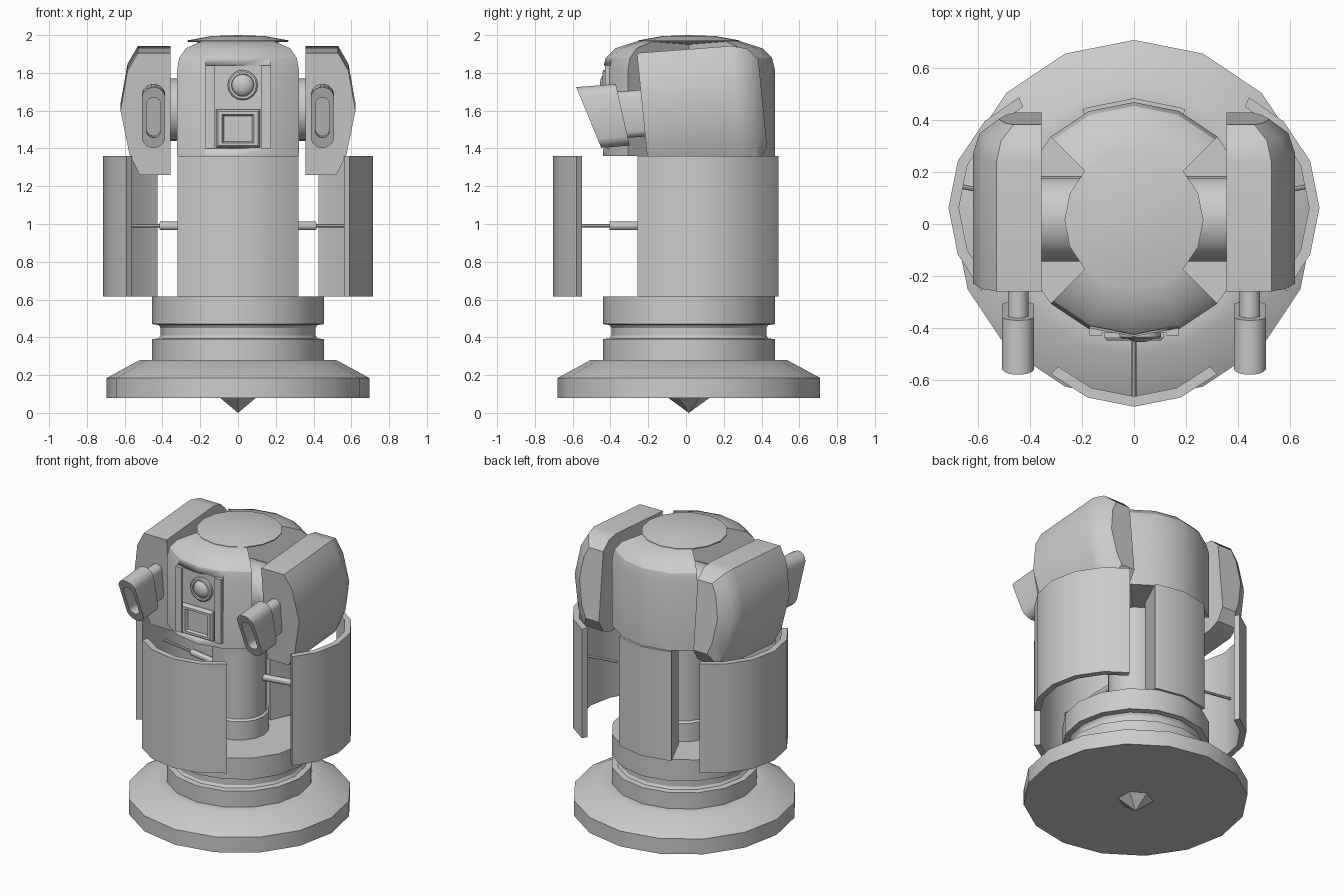
import bpy, bmesh, math
from mathutils import Matrix, Vector

if "Cube" in bpy.data.objects:
    bpy.data.objects.remove(bpy.data.objects["Cube"])

CY = 0.015          # shared y of the main axis
grey = bpy.data.materials.new("light_grey")
grey.diffuse_color = (0.6, 0.6, 0.6, 1)
grey.use_nodes = True
grey.node_tree.nodes["Principled BSDF"].inputs["Base Color"].default_value = grey.diffuse_color


def finish(name, bm, smooth=30):
    bmesh.ops.remove_doubles(bm, verts=bm.verts, dist=1e-5)
    bmesh.ops.recalc_face_normals(bm, faces=bm.faces)
    me = bpy.data.meshes.new(name)
    bm.to_mesh(me)
    bm.free()
    ob = bpy.data.objects.new(name, me)
    bpy.context.collection.objects.link(ob)
    me.materials.append(grey)
    bpy.ops.object.select_all(action='DESELECT')
    ob.select_set(True)
    bpy.context.view_layer.objects.active = ob
    bpy.ops.object.shade_smooth_by_angle(angle=math.radians(smooth))
    return ob


def loft(name, loops, closed=False, caps=True, smooth=30):
    """Skin a row of equal-length point loops."""
    bm = bmesh.new()
    rows = [[bm.verts.new(p) for p in lp] for lp in loops]
    n, m = len(rows), len(rows[0])
    for i in range(n if closed else n - 1):
        a, b = rows[i], rows[(i + 1) % n]
        for j in range(m):
            k = (j + 1) % m
            bm.faces.new((a[j], a[k], b[k], b[j]))
    if caps and not closed:
        bm.faces.new(rows[0])
        bm.faces.new(rows[-1])
    return finish(name, bm, smooth)


def lathe(name, profile, a0=0, a1=360, shift=(0, 0)):
    """Turn a closed (radius, height) profile between two angles, 16 steps per turn."""
    full = a1 - a0 == 360
    angs = [a0] + [k * 22.5 for k in range(-20, 30) if a0 + 2 < k * 22.5 < a1 - 2]
    if not full:
        angs.append(a1)
    loops = []
    for a in angs:
        c, s = math.cos(math.radians(a)), math.sin(math.radians(a))
        loops.append([(r * c + shift[0], r * s + CY + shift[1], z) for r, z in profile])
    return loft(name, loops, closed=full)


def rod(name, p, q, r, n=12, r2=None):
    p, q = Vector(p), Vector(q)
    bm = bmesh.new()
    rot = (q - p).to_track_quat('Z', 'Y').to_matrix().to_4x4()
    bmesh.ops.create_cone(bm, cap_ends=True, segments=n, radius1=r,
                          radius2=r if r2 is None else r2, depth=(q - p).length,
                          matrix=Matrix.Translation((p + q) / 2) @ rot)
    return finish(name, bm)


def box(name, x0, x1, y0, y1, z0, z1):
    return loft(name, [[(x0, y, z0), (x1, y, z0), (x1, y, z1), (x0, y, z1)] for y in (y0, y1)])


# Base foot, stepped collar and bottom spike
lathe("base", [(0, .08), (.695, .08), (.695, .185), (.52, .28), (.455, .28), (.455, .39),
               (.42, .395), (.41, .41), (.41, .45), (.42, .465), (.455, .47),
               (.455, .615), (0, .615)])
rod("bottom_spike", (0, CY, .08), (0, CY, 0), .11, 6, 0)

# Inner column and back spine
lathe("inner_column", [(0, .615), (.185, .615), (.185, .74), (.17, .75), (.17, 1.36), (0, 1.36)])
lathe("back_spine", [(.22, .615), (.47, .615), (.47, 1.36), (.22, 1.36)], 65, 115)

# Armour panels pushed out on telescopic rods
for name, mid, half in (("front", -90, 43), ("right", 11, 54), ("left", 169, 54)):
    c, s = math.cos(math.radians(mid)), math.sin(math.radians(mid))
    lathe(name + "_panel", [(.43, .615), (.47, .615), (.47, 1.36), (.43, 1.36)],
          mid - half, mid + half, (.25 * c, .25 * s))
    at = lambda r: (r * c, r * s + CY, .99)
    rod(name + "_rod_sleeve", at(.15), at(.42), .022)
    rod(name + "_rod", at(.41), at(.69), .009, 8)

# Head: front and back quarters, with open wedges at the sides under a cap
quarter = [(0, 1.36), (.455, 1.36), (.455, 1.82), (.44, 1.88), (.39, 1.93), (.265, 1.97), (0, 1.97)]
lathe("head_back", quarter, 45, 135)
head_front = lathe("head_front", quarter, 225, 315)
lathe("head_cap", [(0, 1.95), (.268, 1.965), (.268, 1.972), (.14, 1.995), (0, 2.0)])

# Pocket in the head front for the face plate
cutter = box("face_cutter", -.172, .172, -.6, -.40, 1.40, 1.84)
cutter.hide_render = True
cutter.hide_viewport = True
mod = head_front.modifiers.new("face_pocket", 'BOOLEAN')
mod.operation = 'DIFFERENCE'
mod.solver = 'EXACT'
mod.object = cutter
bpy.context.view_layer.objects.active = head_front
bpy.ops.object.modifier_apply(modifier=mod.name)
bpy.data.objects.remove(cutter)

# Face plate, side rails, lens and framed screen
box("face_plate", -.172, .172, -.42, -.36, 1.40, 1.84)
for side in (-1, 1):
    x0, x1 = sorted((side * .125, side * .172))
    box("face_rail", x0, x1, -.43, -.36, 1.40, 1.84)


def rect(hx, hz, y, zc=1.505):
    return [(-hx, y, zc - hz), (hx, y, zc - hz), (hx, y, zc + hz), (-hx, y, zc + hz)]


loft("screen", [rect(.116, .10, -.40), rect(.116, .10, -.435), rect(.105, .09, -.45),
                rect(.085, .075, -.45), rect(.075, .068, -.432)])
ring = [(.08, -.40), (.08, -.435), (.072, -.442), (.06, -.442), (.058, -.43),
        (.05, -.442), (.03, -.452), (.01, -.456)]
loft("lens", [[(.025 + r * math.cos(k * math.pi / 8), y, 1.735 + r * math.sin(k * math.pi / 8))
               for k in range(16)] for r, y in ring])

# Shoulder axle
rod("shoulder_axle", (-.38, CY + .005, 1.605), (.38, CY + .005, 1.605), .165, 20)

# Arm pods and their hollow muzzles
outline = [(.357, 1.26), (.52, 1.26), (.575, 1.37), (.622, 1.60), (.585, 1.81), (.53, 1.905), (.357, 1.905)]


def pod_loop(y, fx, fz, zc=1.62):
    """Outline at depth y, shrunk towards the inner face and tilted back."""
    pts = []
    for x, z in outline:
        x, z = .357 + (x - .357) * fx, zc + (z - zc) * fz
        pts.append((x, y + .10 * (1.905 - z), z + .075 * (y + .26)))
    return pts


def stadium(hx, hz, y, slant):
    """Upright rounded slot whose face leans forward at the top."""
    pts = []
    for k in range(16):
        a = (k + .5) * math.pi / 8
        u, w = hx * math.cos(a), hx * math.sin(a) + math.copysign(hz - hx, math.sin(a))
        yy = y - slant * w
        pts.append((.447 + u, yy, 1.565 + w + .08 * (yy + .5)))
    return pts


for side, label in ((1, "right"), (-1, "left")):
    flip = lambda loops: [[(side * x, y, z) for x, y, z in lp] for lp in loops]
    loft(label + "_pod", flip([pod_loop(-.26, 1, 1), pod_loop(.24, 1, 1),
                               pod_loop(.32, .90, .93), pod_loop(.375, .62, .72)]), smooth=35)
    loft(label + "_muzzle_neck", flip([stadium(.04, .125, -.20, .1), stadium(.04, .125, -.38, .2)]))
    loft(label + "_muzzle", flip([stadium(.063, .167, -.335, .22), stadium(.063, .167, -.515, .4),
                                  stadium(.038, .11, -.515, .4), stadium(.038, .11, -.40, .3)]))
